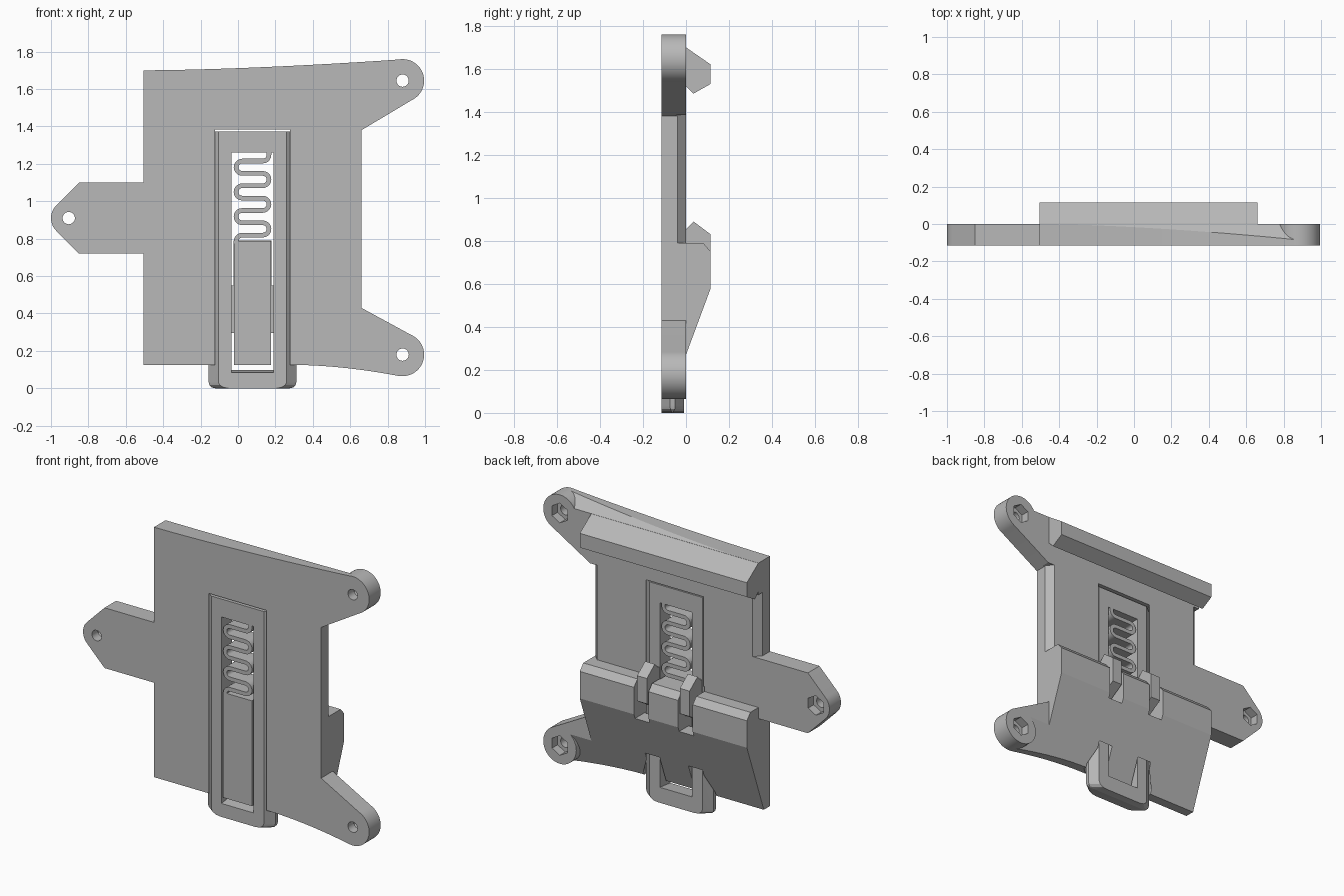
import bpy, bmesh, math
from mathutils import Vector

if "Cube" in bpy.data.objects:
    bpy.data.objects.remove(bpy.data.objects["Cube"], do_unlink=True)

grey = bpy.data.materials.new("plastic grey")
grey.use_nodes = True
COLOUR = (0.48, 0.48, 0.48, 1)
grey.diffuse_color = COLOUR
grey.node_tree.nodes["Principled BSDF"].inputs["Base Color"].default_value = COLOUR

FRONT, BACK = -0.115, 0.115
CX = 0.0775          # centre line of the sliding clip
LEFT, RIGHT = -0.505, 0.66


def finish(bm, name):
    bmesh.ops.recalc_face_normals(bm, faces=bm.faces)
    mesh = bpy.data.meshes.new(name)
    bm.to_mesh(mesh)
    bm.free()
    mesh.materials.append(grey)
    obj = bpy.data.objects.new(name, mesh)
    bpy.context.collection.objects.link(obj)
    return obj


def prism(name, pts, axis, a, b):
    """Extrude a flat outline along an axis from a to b."""
    place = {"X": lambda p, t: (t, p[0], p[1]),
             "Y": lambda p, t: (p[0], t, p[1]),
             "Z": lambda p, t: (p[0], p[1], t)}[axis]
    bm = bmesh.new()
    lo = [bm.verts.new(place(p, a)) for p in pts]
    hi = [bm.verts.new(place(p, b)) for p in pts]
    bm.faces.new(lo)
    bm.faces.new(hi)
    n = len(pts)
    for i in range(n):
        j = (i + 1) % n
        bm.faces.new((lo[i], lo[j], hi[j], hi[i]))
    return finish(bm, name)


def box(name, x0, x1, y0, y1, z0, z1):
    return prism(name, [(x0, y0), (x1, y0), (x1, y1), (x0, y1)], "Z", z0, z1)


def arc(cx, cz, r, start, end, n):
    angles = [math.radians(start + (end - start) * i / n) for i in range(n + 1)]
    return [(cx + r * math.cos(t), cz + r * math.sin(t)) for t in angles]


def combine(target, tool, op):
    mod = target.modifiers.new(op, "BOOLEAN")
    mod.operation, mod.solver, mod.object = op, "EXACT", tool
    bpy.context.view_layer.objects.active = target
    bpy.ops.object.modifier_apply(modifier=mod.name)
    bpy.data.objects.remove(tool, do_unlink=True)


def cut(target, tool):
    combine(target, tool, "DIFFERENCE")


def add(target, tool):
    combine(target, tool, "UNION")


def shade(obj):
    bpy.ops.object.select_all(action="DESELECT")
    obj.select_set(True)
    bpy.context.view_layer.objects.active = obj
    bpy.ops.object.shade_smooth_by_angle(angle=math.radians(20))


# Plate outline with two arms on one side and a pointed tongue on the other
UPPER, LOWER, TIP = (0.88, 1.645), (0.88, 0.18), (-0.905, 0.91)
N = 14
top_edge = [(LEFT + (0.88 - LEFT) * i / N, 1.7 + 0.059 * (i / N) ** 1.6) for i in range(N)]
bottom_edge = [(0.86 - 0.56 * i / N, 0.125 - 0.059 * (1 - i / N) ** 1.8) for i in range(N + 1)]
outline = (top_edge + arc(*UPPER, 0.1145, 90, -60, 20)
           + [(RIGHT, 1.38), (RIGHT, 0.43)]
           + arc(*LOWER, 0.1145, 60, -98, 20) + bottom_edge
           + [(LEFT, 0.125), (LEFT, 0.72), (-0.85, 0.72)]
           + arc(*TIP, 0.095, 225, 135, 12) + [(-0.85, 1.1), (LEFT, 1.1)])
plate = prism("mounting_plate", outline, "Y", FRONT, 0)

# Fixed rail hooks along the back
add(plate, prism("upper_hook", [(-0.05, 1.56), (0, 1.52), (0.035, 1.485), (BACK, 1.53),
                                (BACK, 1.699), (-0.05, 1.699)], "X", LEFT, RIGHT))
add(plate, prism("lower_hook", [(-0.05, 0.2), (BACK, 0.2), (BACK, 0.75), (0.08, 0.79),
                                (-0.05, 0.79)], "X", LEFT, RIGHT))

# Sloping planes that trim hooks and plate at top and bottom
cut(plate, prism("top_slope", [(0.2, 1.561), (-0.2, 1.839), (0.2, 1.9)], "X", -0.6, 0.9))
cut(plate, prism("bottom_slope", [(-0.2, -0.269), (0.2, 0.809), (0.2, -0.269)], "X", -0.6, 0.9))

# Chamfered side edges between the hooks
for x, z0, z1, s in ((RIGHT, 0.79, 1.385, -1), (LEFT, 1.1, 1.5, 1)):
    cut(plate, prism("edge_chamfer", [(x - s * 0.02, -0.06), (x + s * 0.06, 0.02),
                                      (x - s * 0.02, 0.02)], "Z", z0, z1))

# Round bosses, screw holes and hexagonal nut pockets
for c in (UPPER, LOWER):
    add(plate, prism("boss", arc(*c, 0.115, 0, 352.5, 47), "Y", FRONT, 0))
for c in (UPPER, LOWER, TIP):
    cut(plate, prism("screw_hole", arc(*c, 0.033, 0, 345, 23), "Y", -0.2, 0.1))
    cut(plate, prism("nut_pocket", arc(*c, 0.062, 30, 330, 5), "Y", -0.055, 0.1))


def mirrored(half):
    return [(CX + w, y) for w, y in half] + [(CX - w, y) for w, y in reversed(half)]


# Grooved channel for the clip, and slots for its fingers
cut(plate, prism("channel", mirrored([(0.2, -0.13), (0.2, FRONT), (0.25, -0.075),
                                      (0.25, -0.045), (0.2, -0.005), (0.2, 0.01)]),
                 "Z", 0, 1.385))
for s in (-1, 1):
    a, b = sorted((CX + s * 0.1025, CX + s * 0.205))
    cut(plate, box("finger_slot", a, b, -0.02, 0.2, 0.55, 0.82))

# Central tongue under the spring, held by the lower hook
add(plate, prism("centre_tongue", [(FRONT, 0.125), (-0.055, 0.125), (0.02, 0.327),
                                   (0.02, 0.788), (FRONT, 0.788)], "X", CX - 0.1, CX + 0.1))
shade(plate)

# Sliding clip with rounded lower corners and a long window
clip = prism("sliding_clip", mirrored([(0.183, FRONT), (0.235, -0.075), (0.235, -0.05),
                                       (0.185, -0.01)]), "Z", 0, 1.373)
bm = bmesh.new()
bm.from_mesh(clip.data)
corners = [e for e in bm.edges if all(v.co.z < 0.01 for v in e.verts)
           and (e.verts[0].co.x - CX) * (e.verts[1].co.x - CX) > 0]
bmesh.ops.bevel(bm, geom=corners, offset=0.035, segments=3, profile=0.5, affect="EDGES")
bm.to_mesh(clip.data)
bm.free()
cut(clip, prism("clip_window", [(-0.2, 0.075), (0.1, 0.11), (0.1, 1.26), (-0.2, 1.26)],
                "X", CX - 0.1125, CX + 0.1125))

# Catching fingers on the clip legs
for s in (-1, 1):
    a, b = sorted((CX + s * 0.115, CX + s * 0.183))
    add(clip, prism("finger", [(-0.04, 0.6), (0, 0.6), (BACK, 0.67), (BACK, 0.83),
                               (0.035, 0.89), (0, 0.855), (-0.04, 0.855)], "X", a, b))
shade(clip)

# Zigzag spring between tongue and clip
PITCH, TOP, BARS = 0.066, 1.215, 7
R = PITCH / 2
x_lo, x_hi = CX - 0.088 + R, CX + 0.088 - R
path = [(CX + 0.088, 1.27)] + arc(x_hi, TOP + R, R, 0, -90, 5)
for i in range(BARS - 1):
    z = TOP - PITCH * i - R
    path += arc(x_lo, z, R, 90, 270, 10) if i % 2 == 0 else arc(x_hi, z, R, 90, -90, 10)
path += arc(x_lo, TOP - PITCH * (BARS - 1) - R, R, 90, 180, 5) + [(CX - 0.088, 0.775)]

bm = bmesh.new()
rings = []
for i, p in enumerate(path):
    d = Vector(path[min(i + 1, len(path) - 1)]) - Vector(path[max(i - 1, 0)])
    n = Vector((-d.y, d.x)).normalized() * 0.0125
    rings.append([bm.verts.new((p[0] + k * n.x, y, p[1] + k * n.y))
                  for k, y in ((1, FRONT), (-1, FRONT), (-1, -0.01), (1, -0.01))])
for a, b in zip(rings, rings[1:]):
    for k in range(4):
        m = (k + 1) % 4
        bm.faces.new((a[k], a[m], b[m], b[k]))
bm.faces.new(rings[0])
bm.faces.new(rings[-1])
shade(finish(bm, "zigzag_spring"))
